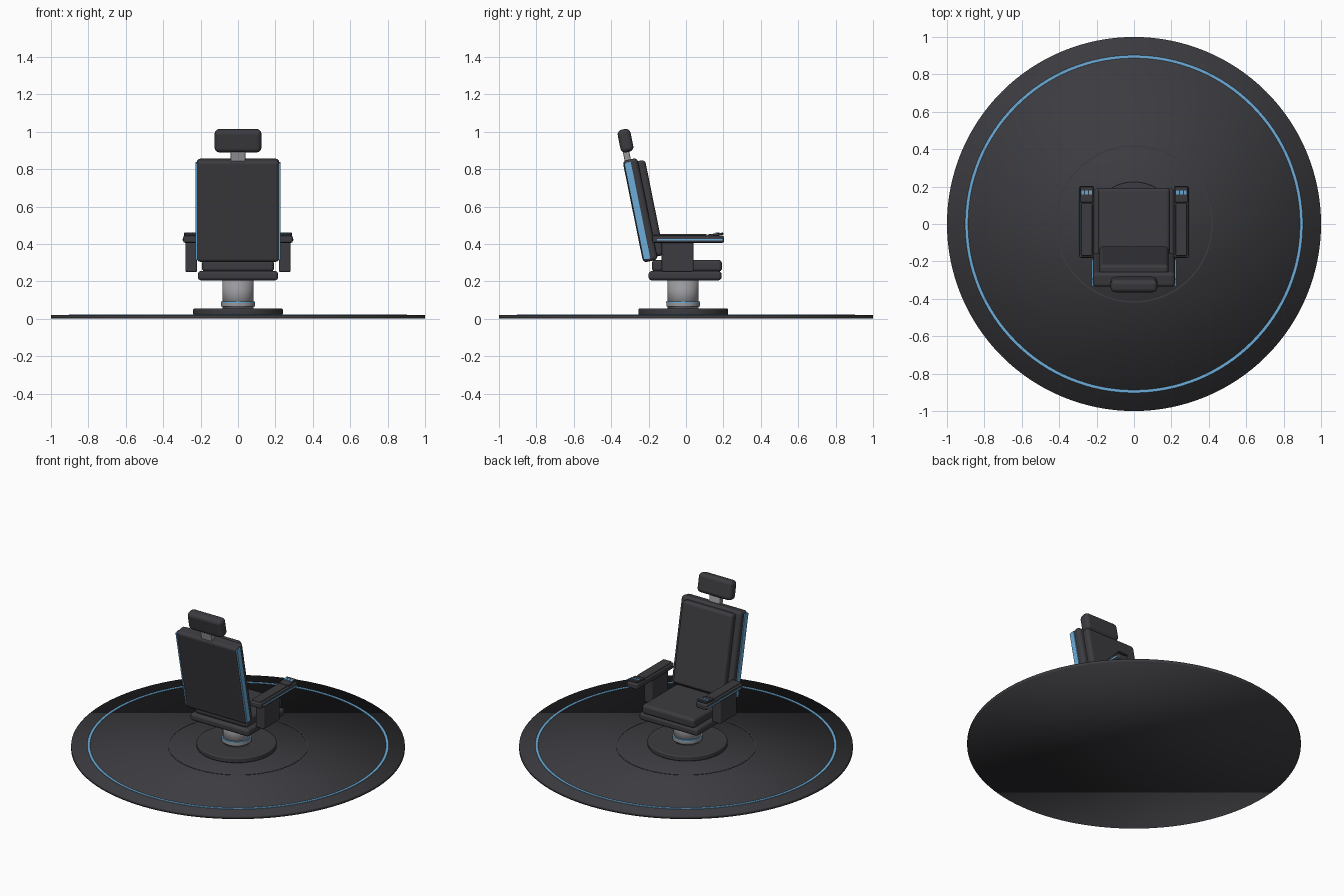
import bpy, bmesh, math
from mathutils import Vector, Matrix

old = bpy.data.objects.get("Cube")
if old:
    bpy.data.objects.remove(old, do_unlink=True)


def material(name, rgb):
    m = bpy.data.materials.new(name)
    m.use_nodes = True
    m.diffuse_color = (*rgb, 1)
    m.node_tree.nodes["Principled BSDF"].inputs["Base Color"].default_value = (*rgb, 1)
    return m


DARK = material("charcoal", (0.045, 0.045, 0.052))
BLUE = material("light_blue", (0.15, 0.42, 0.7))
METAL = material("brushed_grey", (0.32, 0.32, 0.34))


def finish(name, bm, mat, bevel=0, smooth=True):
    mesh = bpy.data.meshes.new(name)
    bm.to_mesh(mesh)
    bm.free()
    mesh.materials.append(mat)
    for p in mesh.polygons:
        p.use_smooth = smooth
    ob = bpy.data.objects.new(name, mesh)
    bpy.context.collection.objects.link(ob)
    if bevel:
        mod = ob.modifiers.new("rounded_edges", "BEVEL")
        mod.width = bevel
        mod.segments = 4
        mod.limit_method = "ANGLE"
        mod.harden_normals = True
    return ob


def box(name, centre, size, mat, bevel=0.0, tilt=0.0):
    """Box turned about x by tilt, with optional rounded edges."""
    bm = bmesh.new()
    bmesh.ops.create_cube(bm, size=1)
    bmesh.ops.scale(bm, vec=size, verts=bm.verts)
    ob = finish(name, bm, mat, bevel, smooth=bevel > 0)
    ob.matrix_world = Matrix.Translation(centre) @ Matrix.Rotation(tilt, 4, "X")
    return ob


def disc(name, radius, z0, z1, y, mat, bevel=0.0, sides=64):
    bm = bmesh.new()
    bmesh.ops.create_cone(bm, cap_ends=True, segments=sides, radius1=radius,
                          radius2=radius, depth=z1 - z0)
    ob = finish(name, bm, mat, bevel)
    ob.location = (0, y, (z0 + z1) / 2)
    return ob


def ring(name, radius, width, height, y, z, mat, sides=128):
    """Lathe a small rectangular section into a ring."""
    bm = bmesh.new()
    section = [bm.verts.new((radius + a * width / 2, 0, b * height / 2))
               for a, b in ((-1, -1), (1, -1), (1, 1), (-1, 1))]
    edges = [bm.edges.new((section[i], section[(i + 1) % 4])) for i in range(4)]
    bmesh.ops.spin(bm, geom=section + edges, axis=(0, 0, 1), cent=(0, 0, 0),
                   angle=math.tau, steps=sides, use_merge=True)
    bmesh.ops.remove_doubles(bm, verts=bm.verts, dist=0.0001)
    bmesh.ops.recalc_face_normals(bm, faces=bm.faces)
    ob = finish(name, bm, mat, smooth=False)
    ob.location = (0, y, z)
    return ob


# Platform with inlaid rings
disc("platform", 1.0, 0, 0.02, 0, DARK, sides=128)
ring("platform_light_ring", 0.895, 0.016, 0.006, 0, 0.02, BLUE)
ring("platform_inner_ring", 0.417, 0.008, 0.004, 0, 0.02, DARK)

# Pedestal
Y = -0.015
disc("pedestal_base", 0.24, 0.02, 0.055, Y, DARK, 0.008)
disc("pedestal_column", 0.083, 0.05, 0.215, Y, METAL)
ring("column_collar", 0.083, 0.014, 0.02, Y, 0.075, METAL, 64)
ring("column_light_ring", 0.084, 0.014, 0.008, Y, 0.088, BLUE, 64)

# Seat
box("seat_pan", (0, -0.005, 0.23), (0.43, 0.39, 0.05), DARK, 0.018)
box("seat_cushion", (0, 0.005, 0.283), (0.385, 0.375, 0.064), DARK, 0.02)

# Reclined backrest: parts are placed in the frame of the tilted shell
TILT = 0.2
back_centre = Vector((0, -0.245, 0.58))


def on_back(x, y, z):
    return back_centre + Matrix.Rotation(TILT, 3, "X") @ Vector((x, y, z))


box("back_shell", on_back(0, 0, 0), (0.44, 0.08, 0.555), DARK, 0.02, TILT)
box("back_cushion", on_back(0, 0.045, 0), (0.37, 0.068, 0.52), DARK, 0.02, TILT)
box("headrest_post", on_back(0, -0.012, 0.3), (0.08, 0.034, 0.1), METAL, 0.004, TILT)
box("headrest", on_back(0, -0.003, 0.38), (0.25, 0.07, 0.124), DARK, 0.026, TILT)

# Left and right sides
for side, s in (("left", 1), ("right", -1)):
    box(side + "_back_light_strip", on_back(s * 0.221, -0.016, 0),
        (0.01, 0.036, 0.527), BLUE, 0, TILT)
    box(side + "_arm_support", (s * 0.25, -0.045, 0.33), (0.062, 0.17, 0.16), DARK, 0.008)
    box(side + "_armrest", (s * 0.253, 0.012, 0.425), (0.08, 0.385, 0.038), DARK, 0.01)
    box(side + "_armrest_light_strip", (s * 0.293, 0.02, 0.422), (0.005, 0.35, 0.009), BLUE)
    box(side + "_arm_pad", (s * 0.253, -0.03, 0.446), (0.06, 0.28, 0.016), DARK, 0.006)
    # Control panel with three buttons
    box(side + "_control_panel", (s * 0.253, 0.158, 0.45), (0.07, 0.085, 0.012),
        DARK, 0.003, 0.12)
    for i in (-1, 0, 1):
        box(f"{side}_button_{i + 2}", (s * 0.253 + i * 0.021, 0.168, 0.458),
            (0.016, 0.022, 0.006), BLUE, 0, 0.12)
